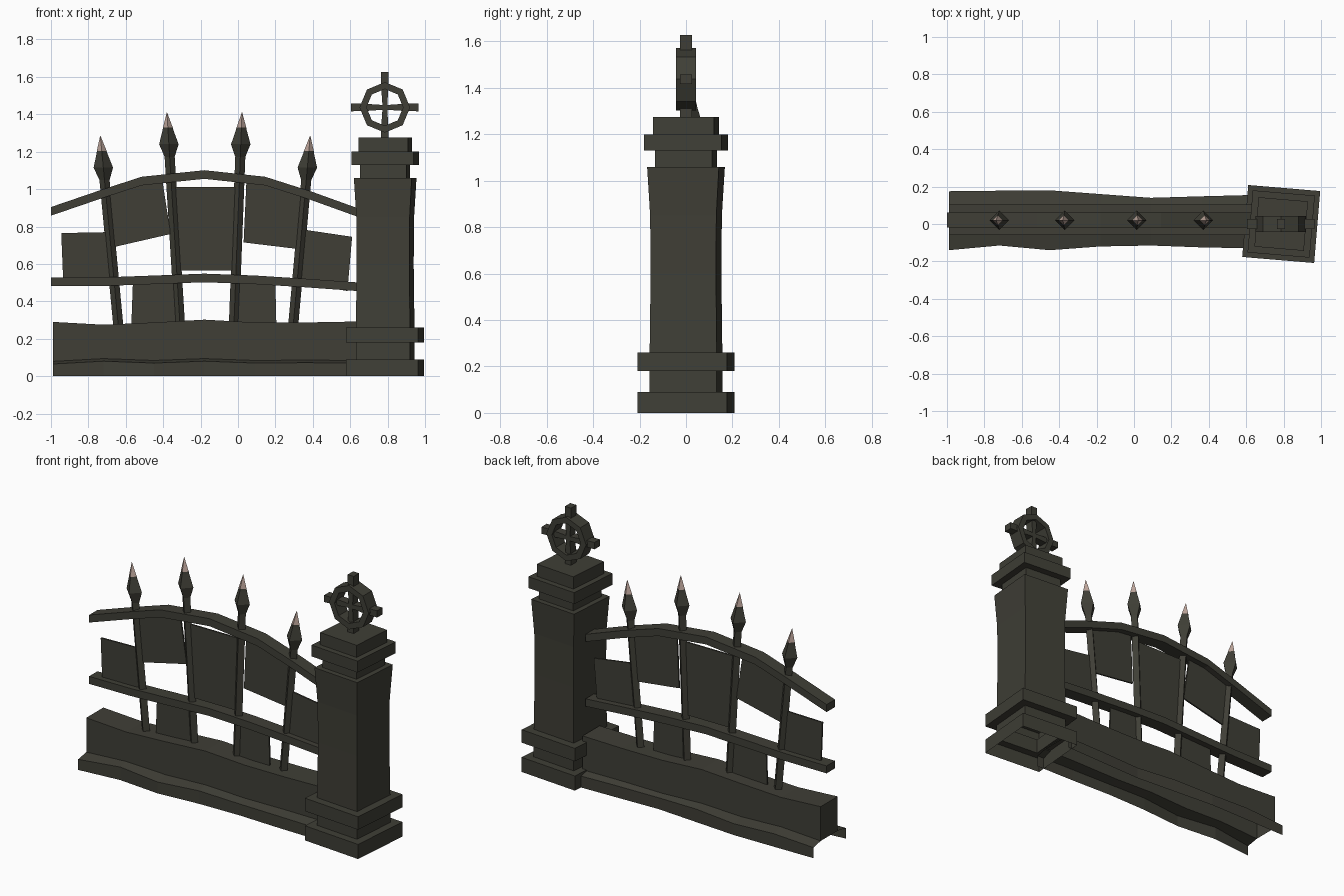
import bpy, bmesh, math
from mathutils import Vector

if "Cube" in bpy.data.objects:
    bpy.data.objects.remove(bpy.data.objects["Cube"])


def material(name, rgb):
    m = bpy.data.materials.new(name)
    m.diffuse_color = (*rgb, 1)
    m.use_nodes = True
    m.node_tree.nodes["Principled BSDF"].inputs["Base Color"].default_value = m.diffuse_color
    return m


STONE = material("dark_olive_stone", (0.050, 0.049, 0.037))
TIP = material("pale_pink_tip", (0.50, 0.37, 0.32))


def finish(name, bm, mats=(STONE,)):
    bmesh.ops.recalc_face_normals(bm, faces=bm.faces)
    me = bpy.data.meshes.new(name)
    bm.to_mesh(me)
    bm.free()
    for m in mats:
        me.materials.append(m)
    ob = bpy.data.objects.new(name, me)
    bpy.context.collection.objects.link(ob)
    return ob


def loft(bm, sections, closed=True, cap_start=True, cap_end=True):
    """Bridge a list of point rings; returns faces per span."""
    rings = [[bm.verts.new(p) for p in s] for s in sections]
    n = len(rings[0])
    spans = []
    for a, b in zip(rings, rings[1:]):
        spans.append([bm.faces.new((a[i], a[(i + 1) % n], b[(i + 1) % n], b[i]))
                      for i in range(n if closed else n - 1)])
    if cap_start:
        bm.faces.new(rings[0])
    if cap_end:
        bm.faces.new(rings[-1])
    return rings, spans


def square(cx, cy, z, size, angle):
    r = size / math.sqrt(2)
    return [(cx + r * math.cos(angle + k * math.pi / 2),
             cy + r * math.sin(angle + k * math.pi / 2), z) for k in range(4)]


# Low wall with a plinth ledge: x, front y, back y, ledge z, top z
wall = [(-.99, -.14, .175, .065, .29), (-.72, -.115, .178, .08, .275),
        (-.45, -.14, .18, .07, .287), (-.18, -.12, .16, .08, .302),
        (.09, -.115, .14, .07, .287), (.36, -.125, .148, .072, .287),
        (.63, -.13, .155, .07, .292)]
bm = bmesh.new()
rings, _ = loft(bm, [[(x, f, 0), (x, f, l), (x, -.06, l + .014), (x, -.06, t),
                      (x, .105, t), (x, .105, l + .014), (x, b, l), (x, b, 0)]
                     for x, f, b, l, t in wall], False, False, False)
for r in (rings[0], rings[-1]):
    bm.faces.new(r[2:6])
finish("low_wall", bm)

# Stone post, slightly turned: width and height of each step
post = [(.386, 0), (.386, .09), (.29, .09), (.29, .18), (.386, .18), (.386, .26),
        (.29, .26), (.282, .6), (.286, .85), (.31, 1.06), (.247, 1.06), (.247, 1.13),
        (.333, 1.13), (.333, 1.2), (.265, 1.2), (.265, 1.275)]
bm = bmesh.new()
loft(bm, [square(.787, 0, z, s, math.radians(45 - 4.8)) for s, z in post],
     cap_start=False)
finish("stone_post", bm)

# Ring and cross on the post
CX, CZ = .785, 1.437
bm = bmesh.new()
secs = []
for k in range(9):
    a = k * math.pi / 4
    secs.append([(CX + r * math.cos(a), y, CZ + r * math.sin(a))
                 for r, y in ((.135, -.043), (.135, .043), (.098, .043), (.098, -.043))])
loft(bm, secs, True, False, False)
bmesh.ops.remove_doubles(bm, verts=bm.verts, dist=1e-5)
finish("cross_ring", bm)

bm = bmesh.new()
for k in range(4):
    a = k * math.pi / 2
    d, s = Vector((math.cos(a), 0, math.sin(a))), Vector((-math.sin(a), 0, math.cos(a)))
    c = Vector((CX, 0, CZ))
    end = .19 if k % 2 else .18
    loft(bm, [[c + d * r + s * w * i + Vector((0, .026 * j, 0))
               for i, j in ((-1, -1), (1, -1), (1, 1), (-1, 1))]
              for r, w in ((0, .012), (.1, .019), (end, .021))])
finish("cross_arms", bm)


# Rails: bent bars with a rectangular section
def rail(name, path, h=.046, y0=-.02, y1=.062):
    bm = bmesh.new()
    loft(bm, [[(x, y0, z), (x, y1, z), (x, y1, z + h), (x, y0, z + h)] for x, z in path])
    finish(name, bm)


rail("middle_rail", [(-1, .481), (-.72, .482), (-.45, .492), (-.18, .502),
                     (.09, .492), (.36, .475), (.64, .455)])
rail("top_rail", [(-1, .858), (-.74, .947), (-.515, 1.02), (-.18, 1.055),
                  (.145, 1.02), (.39, .942), (.64, .852)])

# Leaning spear bars: foot x, head-base x, head-base z
for i, (x0, x1, z1) in enumerate([(-.64, -.713, 1.04), (-.31, -.365, 1.165),
                                  (-.022, .012, 1.165), (.295, .364, 1.04)]):
    lean = (x1 - x0) / (z1 - .27)
    at = lambda z, r: square(x0 + lean * (z - .27), .02, z, r * math.sqrt(2), 0)
    bm = bmesh.new()
    loft(bm, [at(.27, .027), at(z1 + .01, .027)])
    finish(f"spear_bar_{i + 1}", bm)
    bm = bmesh.new()
    _, spans = loft(bm, [at(z1 + dz, r) for dz, r in
                         ((0, .024), (.075, .052), (.15, .029), (.165, .026), (.245, .001))])
    for f in spans[-1]:
        f.material_index = 1
    finish(f"spear_head_{i + 1}", bm, (STONE, TIP))

# Thin plates between the bars: corner x, z
plates = [((-.945, .765), (-.69, .77), (-.665, .52), (-.935, .52)),
          ((-.70, 1.0), (-.405, 1.05), (-.36, .76), (-.665, .69)),
          ((-.34, 1.012), (.0, 1.012), (-.02, .565), (-.315, .565)),
          ((.045, 1.04), (.35, .98), (.32, .68), (.03, .715)),
          ((.34, .785), (.61, .745), (.585, .455), (.31, .505)),
          ((-.562, .50), (-.335, .50), (-.32, .28), (-.57, .28)),
          ((.0, .50), (.20, .49), (.205, .28), (-.01, .28))]
for i, q in enumerate(plates):
    bm = bmesh.new()
    loft(bm, [[(x, y, z) for x, z in q] for y in (.015, .025)])
    finish(f"plate_{i + 1}", bm)
